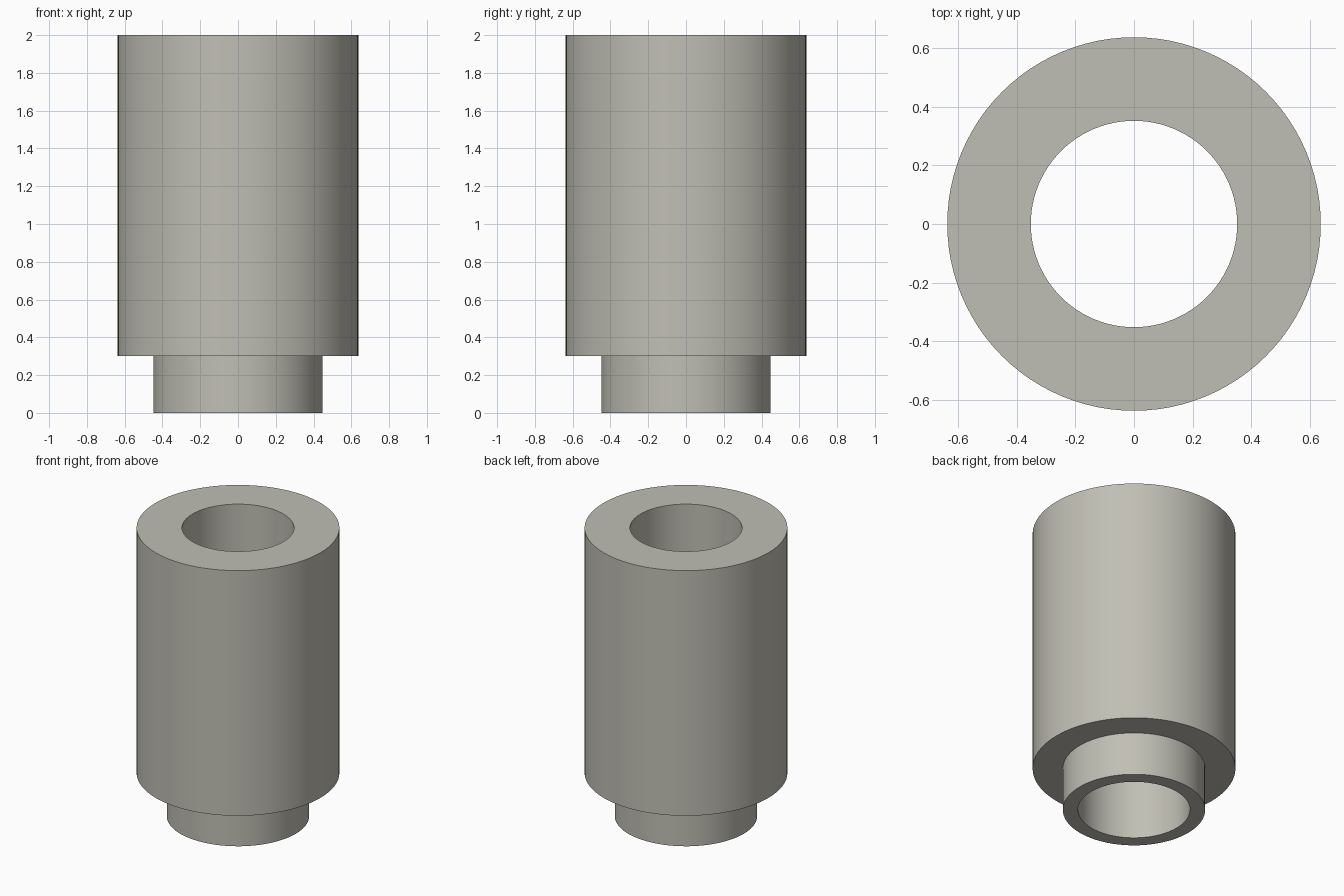
import bpy
import bmesh
import math

cube = bpy.data.objects.get("Cube")
if cube:
    bpy.data.objects.remove(cube, do_unlink=True)

SEGMENTS = 96
BORE, NECK, BODY = 0.352, 0.447, 0.637
STEP, TOP = 0.30, 2.0

# Warm grey material
grey = bpy.data.materials.new("warm grey")
grey.use_nodes = True
colour = (0.53, 0.52, 0.46, 1)
grey.diffuse_color = colour
grey.node_tree.nodes["Principled BSDF"].inputs["Base Color"].default_value = colour

# Closed wall profile: bore, top rim, body, shoulder, neck, bottom rim
profile = [(BORE, 0), (NECK, 0), (NECK, STEP), (BODY, STEP), (BODY, TOP), (BORE, TOP)]

# Revolve the profile into a stepped sleeve
bm = bmesh.new()
verts = [bm.verts.new((r, 0, z)) for r, z in profile]
edges = [bm.edges.new((a, b)) for a, b in zip(verts, verts[1:] + verts[:1])]
bmesh.ops.spin(bm, geom=verts + edges, cent=(0, 0, 0), axis=(0, 0, 1),
               angle=math.tau, steps=SEGMENTS, use_merge=True)
bmesh.ops.remove_doubles(bm, verts=bm.verts, dist=0.0001)
bmesh.ops.recalc_face_normals(bm, faces=bm.faces)

mesh = bpy.data.meshes.new("stepped_sleeve")
bm.to_mesh(mesh)
bm.free()
mesh.materials.append(grey)
sleeve = bpy.data.objects.new("stepped_sleeve", mesh)
bpy.context.collection.objects.link(sleeve)

# Smooth round walls, sharp rims
bpy.context.view_layer.objects.active = sleeve
sleeve.select_set(True)
bpy.ops.object.shade_smooth_by_angle(angle=math.radians(30))
